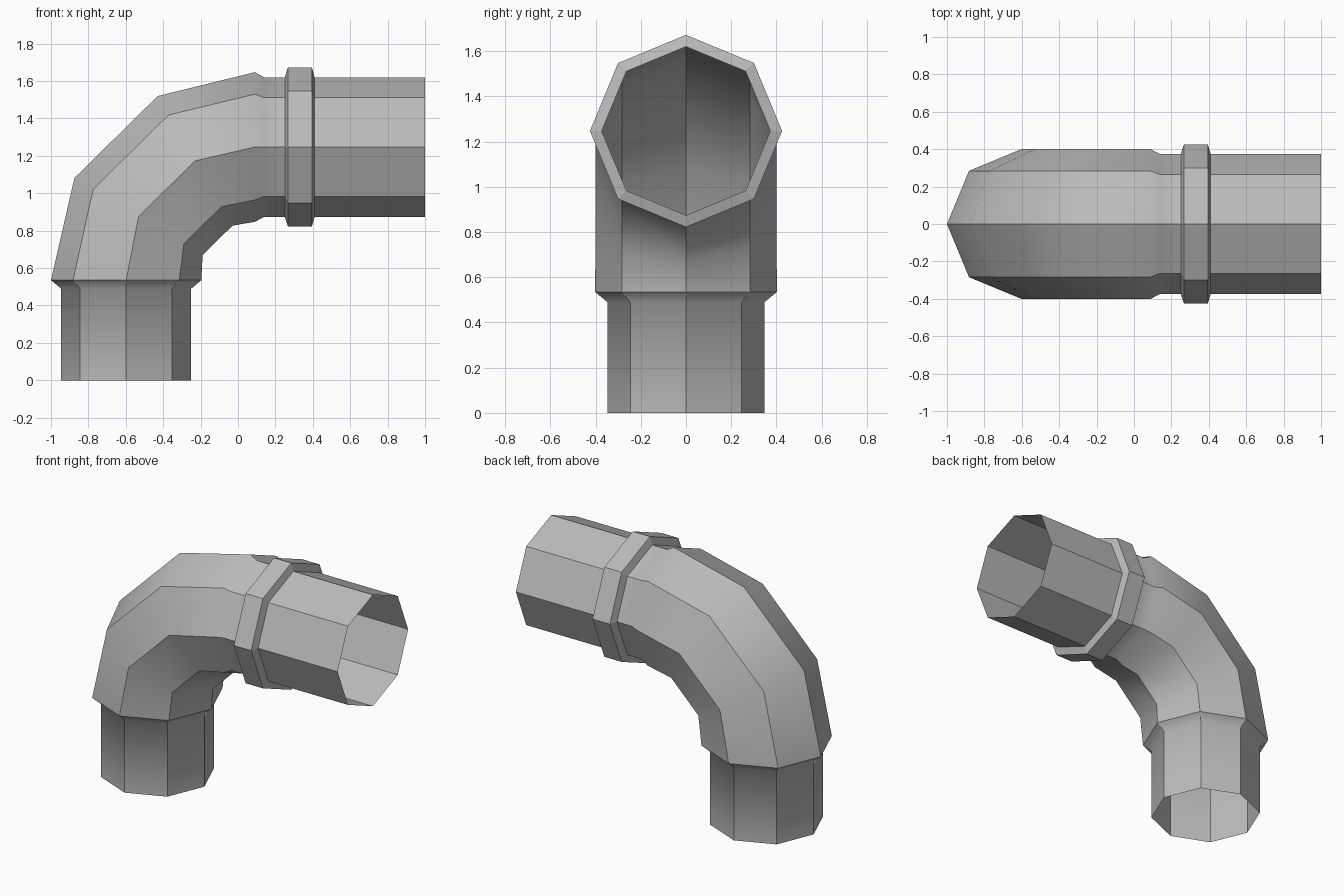
import bpy, bmesh
from math import sin, cos, pi, radians
from mathutils import Vector

cube = bpy.data.objects.get("Cube")
if cube:
    bpy.data.objects.remove(cube, do_unlink=True)

SIDES = 8

# Single grey for the whole pipe
grey = bpy.data.materials.new("pipe_grey")
grey.use_nodes = True
colour = (0.5, 0.5, 0.5, 1)
grey.diffuse_color = colour
grey.node_tree.nodes["Principled BSDF"].inputs["Base Color"].default_value = colour

# Stations along the pipe: centre x, centre z, radius, tilt in degrees, crisp rim
BOTTOM_X, TOP_Z = -0.598, 1.247
stations = [
    (BOTTOM_X, 0.0, 0.348, 0, True),
    (BOTTOM_X, 0.49, 0.348, 0, False),
    (BOTTOM_X, 0.535, 0.402, 0, True),
    (-0.532, 0.875, 0.40, 31, False),
    (-0.23, 1.173, 0.40, 60, False),
    (0.09, TOP_Z, 0.40, 90, False),
    (0.14, TOP_Z, 0.373, 90, False),
    (0.25, TOP_Z, 0.373, 90, True),
    (0.267, TOP_Z, 0.425, 90, True),
    (0.395, TOP_Z, 0.425, 90, True),
    (0.41, TOP_Z, 0.373, 90, True),
    (1.0, TOP_Z, 0.373, 90, True),
]


def sweep(name, stations):
    """Open octagonal tube through the stations, facets crisp, bend smooth."""
    bm = bmesh.new()
    rings = []
    for x, z, r, tilt, _ in stations:
        t = radians(tilt)
        across = Vector((-cos(t), 0, sin(t)))
        side = Vector((0, 1, 0))
        ring = []
        for i in range(SIDES):
            a = 2 * pi * i / SIDES
            ring.append(bm.verts.new(Vector((x, 0, z)) + r * (cos(a) * across + sin(a) * side)))
        rings.append(ring)
    for a, b in zip(rings, rings[1:]):
        for i in range(SIDES):
            j = (i + 1) % SIDES
            bm.faces.new((a[i], b[i], b[j], a[j])).smooth = True
    # Lengthwise edges and the crisp rims stay sharp
    for a, b in zip(rings, rings[1:]):
        for u, v in zip(a, b):
            bm.edges.get((u, v)).smooth = False
    for ring, station in zip(rings, stations):
        if station[4]:
            for i in range(SIDES):
                bm.edges.get((ring[i], ring[(i + 1) % SIDES])).smooth = False
    bmesh.ops.recalc_face_normals(bm, faces=bm.faces[:])
    # Make sure the outside of the lower socket faces outwards
    bm.faces.ensure_lookup_table()
    face = bm.faces[0]
    if face.normal.dot(face.calc_center_median() - Vector((BOTTOM_X, 0, 0.25))) < 0:
        bmesh.ops.reverse_faces(bm, faces=bm.faces[:])
    mesh = bpy.data.meshes.new(name)
    bm.to_mesh(mesh)
    bm.free()
    mesh.materials.append(grey)
    obj = bpy.data.objects.new(name, mesh)
    bpy.context.collection.objects.link(obj)
    return obj


sweep("pipe_elbow", stations)
